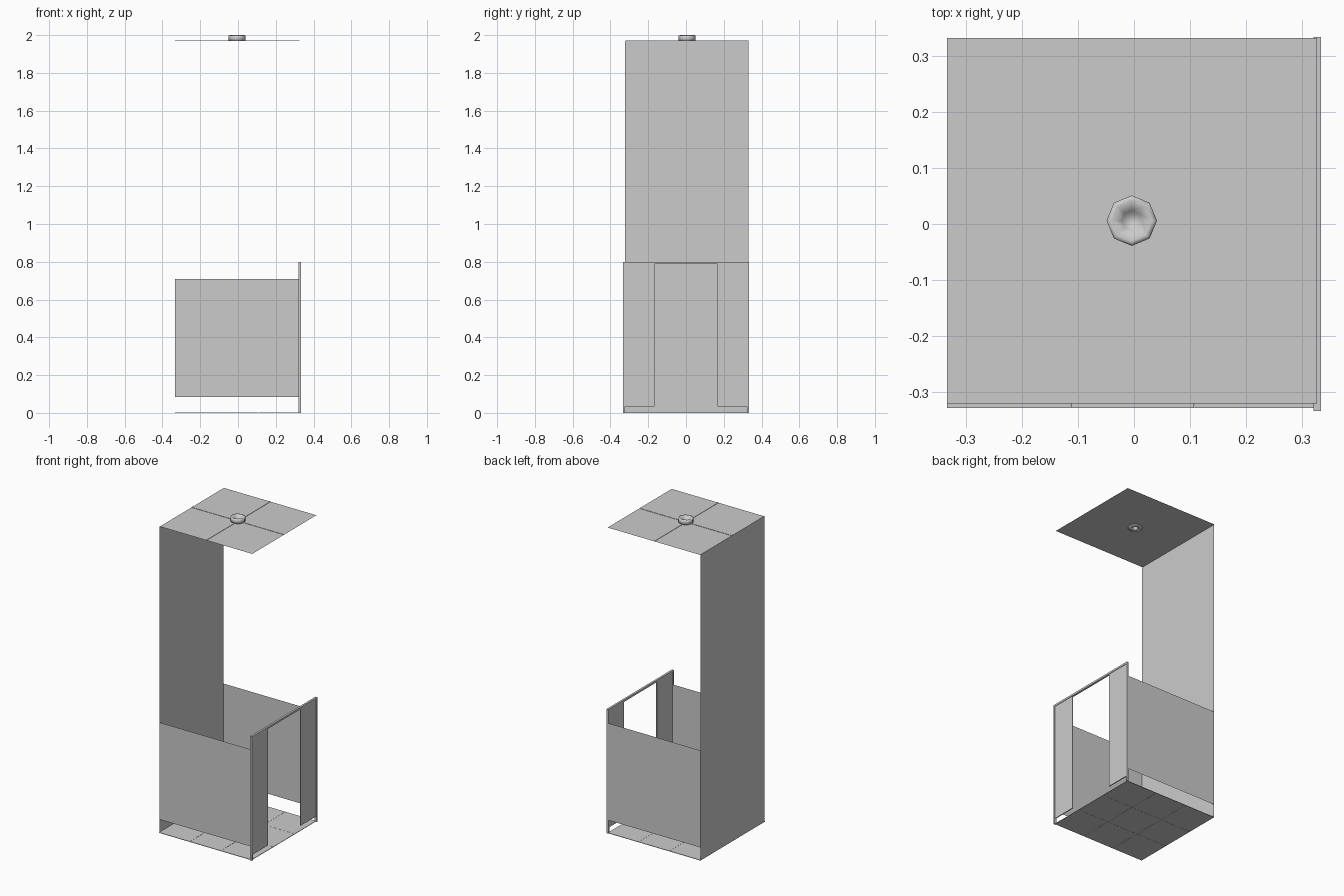
import bpy, bmesh, math

if "Cube" in bpy.data.objects:
    bpy.data.objects.remove(bpy.data.objects["Cube"])


def finish(name, bm):
    me = bpy.data.meshes.new(name)
    bm.to_mesh(me)
    bm.free()
    ob = bpy.data.objects.new(name, me)
    bpy.context.collection.objects.link(ob)
    return ob


def sheet(name, *pts):
    bm = bmesh.new()
    bm.faces.new([bm.verts.new(p) for p in pts])
    return finish(name, bm)


def box(name, x0, x1, y0, y1, z0, z1):
    bm = bmesh.new()
    bmesh.ops.create_cube(bm, size=1)
    for v in bm.verts:
        v.co = (x1 if v.co.x > 0 else x0, y1 if v.co.y > 0 else y0, z1 if v.co.z > 0 else z0)
    return finish(name, bm)


L, F = -0.333, 0.32          # wall plane and inside of front frame
Y0, Y1 = -0.324, 0.330       # cabin sides
TOP = 1.97
CX, CY = -0.004, 0.006       # ceiling centre

# floor of nine thin tiles
def span(a, b, i):
    return a + (b - a) * i / 3
for i in range(3):
    for j in range(3):
        box("floor_tile", span(L, 0.328, i), span(L, 0.328, i + 1) - 0.001,
            span(-0.328, 0.33, j), span(-0.328, 0.33, j + 1) - 0.001, 0, 0.003)

# tall wall
sheet("tall_wall", (L, Y0, 0), (L, Y0, TOP), (L, Y1, TOP), (L, Y1, 0))

# low side panels
for name, y in (("side_panel_front", Y0), ("side_panel_back", Y1)):
    sheet(name, (L, y, 0.085), (F, y, 0.085), (F, y, 0.71), (L, y, 0.71))

# door frame: posts, fixed panels and top rail
for s in (-1, 1):
    box("door_post", F, 0.333, *sorted((s * 0.323, s * 0.333)), 0, 0.80)
    box("door_panel", 0.324, 0.330, *sorted((s * 0.166, s * 0.323)), 0.035, 0.79)
box("door_top_rail", F, 0.333, -0.323, 0.323, 0.788, 0.80)

# ceiling: four panes and narrow seams, open at the middle for the outlet
bm = bmesh.new()
xs = [L, CX - 0.03, CX - 0.004, CX + 0.004, CX + 0.03, 0.326]
ys = [-0.32, CY - 0.03, CY - 0.004, CY + 0.004, CY + 0.03, 0.332]
grid = [[bm.verts.new((x, y, TOP)) for y in ys] for x in xs]
for i in range(5):
    for j in range(5):
        if not (1 <= i <= 3 and 1 <= j <= 3):
            bm.faces.new((grid[i][j], grid[i + 1][j], grid[i + 1][j + 1], grid[i][j + 1]))
bmesh.ops.delete(bm, geom=[v for v in bm.verts if not v.link_faces], context='VERTS')
finish("ceiling", bm)
for s in (-1, 1):
    for axis in (0, 1):
        c, end = ((CX, (L, 0.326)), (CY, (-0.32, 0.332)))[axis]
        a, b = sorted((c + s * 0.04, end[s > 0]))
        if axis == 0:
            box("ceiling_seam", a, b, CY - 0.004, CY + 0.004, TOP, TOP + 0.002)
        else:
            box("ceiling_seam", CX - 0.004, CX + 0.004, a, b, TOP, TOP + 0.002)

# octagonal outlet ring with a dished top
profile = [(0.016, 1.968), (0.045, 1.968), (0.045, 1.997), (0.036, 2.0), (0.018, 1.985)]
bm = bmesh.new()
rings = []
for k in range(8):
    t = math.tau * k / 8
    rings.append([bm.verts.new((CX + r * math.cos(t), CY + r * math.sin(t), z)) for r, z in profile])
n = len(profile)
for k in range(8):
    a, b = rings[k], rings[(k + 1) % 8]
    for i in range(n):
        bm.faces.new((a[i], b[i], b[(i + 1) % n], a[(i + 1) % n]))
bm.faces.new([r[-1] for r in rings])
bmesh.ops.recalc_face_normals(bm, faces=[f for f in bm.faces if len(f.verts) == 4])
for f in bm.faces:
    f.smooth = True
finish("outlet_ring", bm)
